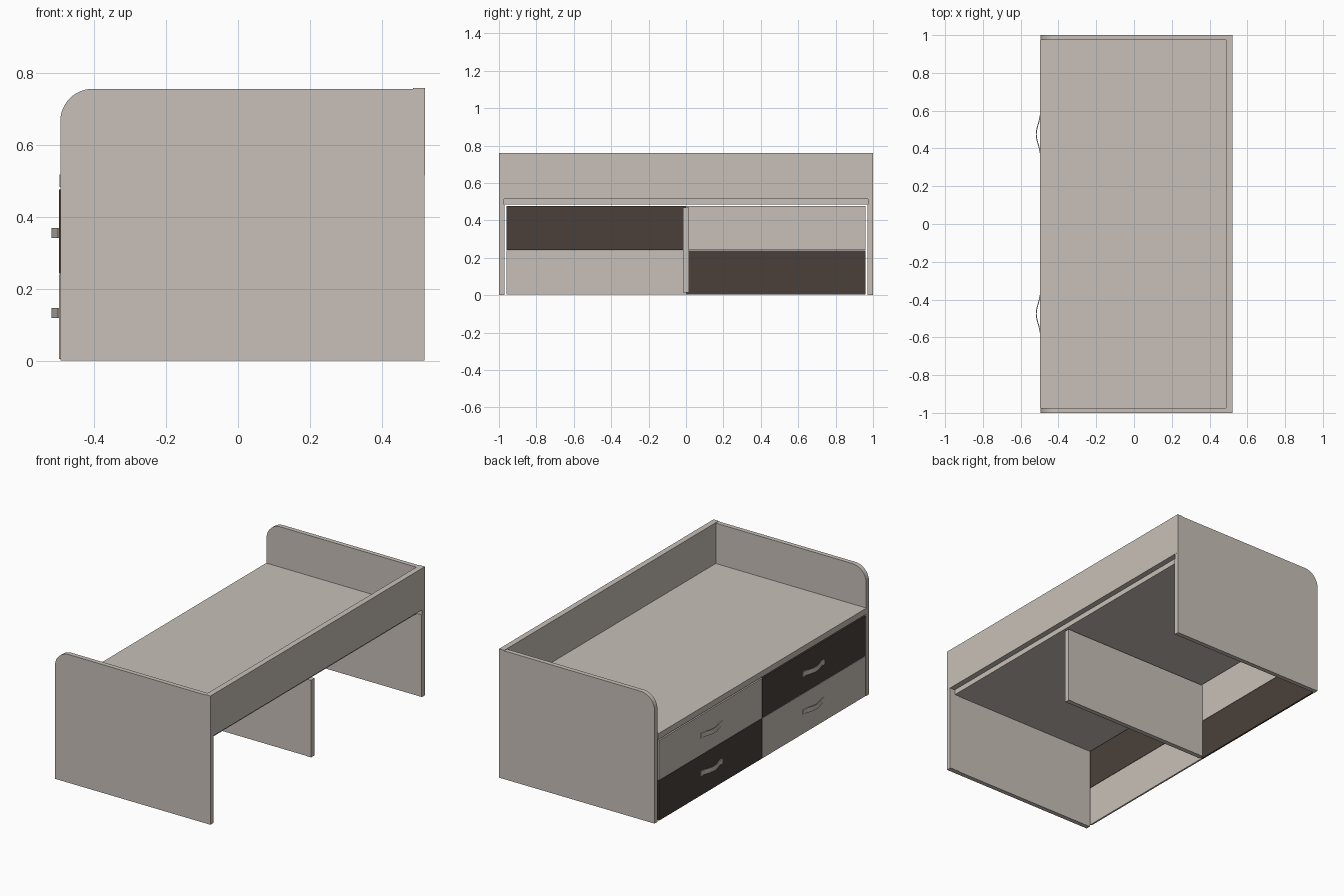
import bpy, bmesh, math

if "Cube" in bpy.data.objects:
    bpy.data.objects.remove(bpy.data.objects["Cube"])


def material(name, rgb):
    m = bpy.data.materials.new(name)
    m.diffuse_color = (*rgb, 1)
    m.use_nodes = True
    m.node_tree.nodes["Principled BSDF"].inputs["Base Color"].default_value = m.diffuse_color
    return m


BEIGE = material("warm_beige", (0.58, 0.53, 0.48))
DARK = material("dark_brown", (0.069, 0.051, 0.042))


def finish(name, bm, mat):
    bmesh.ops.recalc_face_normals(bm, faces=bm.faces)
    me = bpy.data.meshes.new(name)
    bm.to_mesh(me)
    bm.free()
    me.materials.append(mat)
    ob = bpy.data.objects.new(name, me)
    bpy.context.collection.objects.link(ob)
    return ob


def box(name, x, y, z, mat=BEIGE):
    bm = bmesh.new()
    bmesh.ops.create_cube(bm, size=1)
    for v in bm.verts:
        v.co = [(a + b) / 2 + c * (b - a) for (a, b), c in zip((x, y, z), v.co)]
    return finish(name, bm, mat)


def prism(name, points, offset, mat=BEIGE):
    """Extrude a flat outline along an offset."""
    bm = bmesh.new()
    face = bm.faces.new([bm.verts.new(p) for p in points])
    ext = bmesh.ops.extrude_face_region(bm, geom=[face])
    new = [g for g in ext["geom"] if isinstance(g, bmesh.types.BMVert)]
    bmesh.ops.translate(bm, verts=new, vec=offset)
    return finish(name, bm, mat)


# End panels with one rounded top corner
R, TOP, X0, X1 = 0.09, 0.757, -0.495, 0.52
for side, y in (("left", -1.0), ("right", 0.973)):
    pts = [(X1, y, 0), (X1, y, TOP)]
    for i in range(13):
        a = math.pi / 2 * (1 + i / 12)
        pts.append((X0 + R + R * math.cos(a), y, TOP - R + R * math.sin(a)))
    pts.append((X0, y, 0))
    prism(side + "_end_panel", pts, (0, 0.027, 0))

# Rear edging strips on the inner faces of the ends
box("left_rear_strip", (0.455, 0.519), (-0.975, -0.971), (0.001, 0.484))
box("right_rear_strip", (0.455, 0.519), (0.971, 0.975), (0.001, 0.484))

# Back board, deck and middle support
box("back_board", (0.487, 0.5205), (-1, 1), (0.515, 0.76))
box("deck", (-0.497, 0.487), (-0.973, 0.973), (0.484, 0.519))
box("middle_panel", (-0.488, 0.456), (-0.014, 0.014), (0.013, 0.468))
box("middle_rear_strip", (0.455, 0.488), (-0.016, 0.016), (0.013, 0.468))

# Drawer fronts in a checkerboard, each with a bowed handle
for col, (ya, yb) in (("left", (-0.961, -0.001)), ("right", (0.001, 0.961))):
    for row, (za, zb) in (("lower", (0.004, 0.24)), ("upper", (0.242, 0.477))):
        dark = (col == "left") == (row == "upper")
        box(f"{col}_{row}_drawer_front", (-0.498, -0.488), (ya, yb), (za, zb),
            DARK if dark else BEIGE)
        yc = -0.475 if col == "left" else 0.475
        zh = 0.119 if row == "lower" else 0.342
        N = 20
        ys = [-0.1 + 0.2 * i / N for i in range(N + 1)]
        bow = [0.5 + 0.5 * math.cos(math.pi * t / 0.1) for t in ys]
        outer = [(-0.501 - 0.019 * b, yc + t, zh) for t, b in zip(ys, bow)]
        inner = [(-0.496 - 0.019 * b, yc + t, zh) for t, b in zip(ys, bow)]
        prism(f"{col}_{row}_handle", outer + inner[::-1], (0, 0, 0.028))
